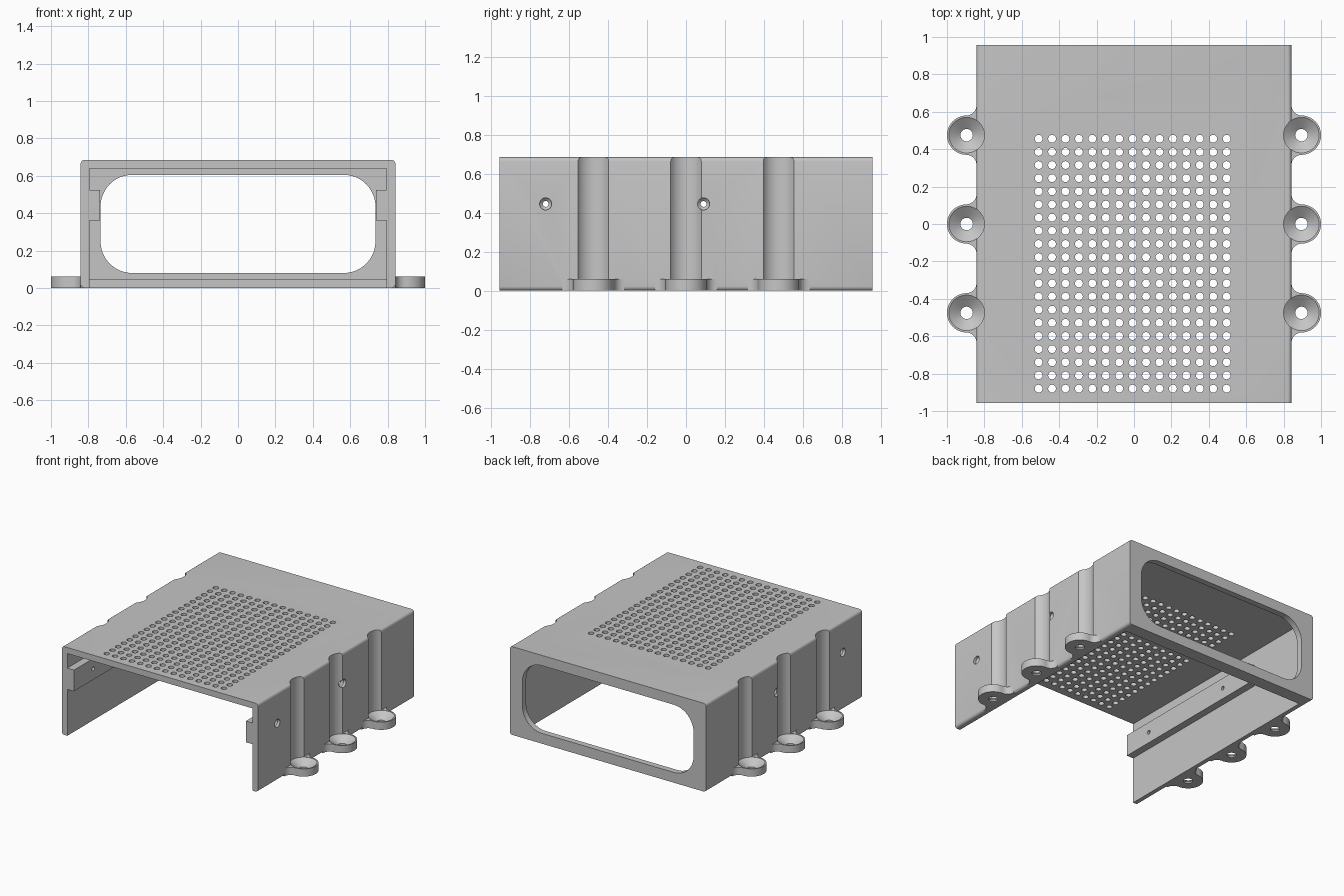
import bpy, bmesh, math
from mathutils import Matrix, Vector

cube = bpy.data.objects.get("Cube")
if cube:
    bpy.data.objects.remove(cube, do_unlink=True)

gray = bpy.data.materials.new("plain_gray")
gray.use_nodes = True
COLOR = (0.56, 0.56, 0.56, 1)
gray.diffuse_color = COLOR
gray.node_tree.nodes["Principled BSDF"].inputs["Base Color"].default_value = COLOR

W, L, H, T = 0.842, 0.957, 0.685, 0.047      # half width, half length, height, wall
EAR_X, EAR_YS = 0.895, (-0.475, 0, 0.475)
SCREW_YS, SCREW_Z = (-0.72, 0.09), 0.445


def make(name, bm):
    bmesh.ops.recalc_face_normals(bm, faces=bm.faces)
    mesh = bpy.data.meshes.new(name)
    bm.to_mesh(mesh)
    bm.free()
    mesh.materials.append(gray)
    ob = bpy.data.objects.new(name, mesh)
    bpy.context.collection.objects.link(ob)
    return ob


def box(bm, x, y, z):
    size = Vector((x[1] - x[0], y[1] - y[0], z[1] - z[0]))
    mid = Vector((x[0] + x[1], y[0] + y[1], z[0] + z[1])) / 2
    m = Matrix.Translation(mid) @ Matrix.Diagonal((*size, 1))
    return bmesh.ops.create_cube(bm, size=1, matrix=m)["verts"]


def round_box(bm, x, y, z, radius, segments):
    """Box whose four edges along y are rounded."""
    verts = box(bm, x, y, z)
    edges = {e for v in verts for e in v.link_edges
             if abs(e.verts[0].co.y - e.verts[1].co.y) > 0.01}
    bmesh.ops.bevel(bm, geom=list(edges), offset=radius, segments=segments,
                    profile=0.5, affect='EDGES')


def lathe(bm, profile, matrix, n=48):
    """Closed solid turned around z from (radius, height) pairs."""
    rings = [[bm.verts.new(matrix @ Vector((r * math.cos(2 * math.pi * i / n),
                                            r * math.sin(2 * math.pi * i / n), h)))
              for i in range(n)] for r, h in profile]
    for a, b in zip(rings, rings[1:]):
        for i in range(n):
            j = (i + 1) % n
            bm.faces.new((a[i], a[j], b[j], b[i]))
    bm.faces.new(rings[0][::-1])
    bm.faces.new(rings[-1])


def combine(target, tool, operation):
    mod = target.modifiers.new("join", 'BOOLEAN')
    mod.operation, mod.solver, mod.object = operation, 'EXACT', tool
    bpy.ops.object.select_all(action='DESELECT')
    bpy.context.view_layer.objects.active = target
    target.select_set(True)
    bpy.ops.object.modifier_apply(modifier=mod.name)
    bpy.data.objects.remove(tool, do_unlink=True)


def arc(cx, cy, r, a0, a1, n):
    return [(cx + r * math.cos(a0 + (a1 - a0) * i / n),
             cy + r * math.sin(a0 + (a1 - a0) * i / n)) for i in range(n + 1)]


# Outer shell, hollowed from the front and below, with a lip under the back wall
bm = bmesh.new()
round_box(bm, (-W, W), (-L, L), (0, H), 0.022, 4)
shell = make("enclosure", bm)
for ys, zs in (((-2, L - 0.1), (-1, H - T)), ((-0.5, L - T), (T, H - T))):
    bm = bmesh.new()
    box(bm, (T - W, W - T), ys, zs)
    combine(shell, make("hollow", bm), 'DIFFERENCE')

# Rounded opening in the back wall
bm = bmesh.new()
round_box(bm, (-0.735, 0.735), (0.7, 1.2), (0.08, 0.605), 0.17, 12)
combine(shell, make("back_opening", bm), 'DIFFERENCE')

# Inner rails
for side in (-1, 1):
    bm = bmesh.new()
    box(bm, sorted((side * 0.738, side * 0.815)), (-L, 0.37), (0.36, 0.525))
    combine(shell, make("inner_rail", bm), 'UNION')

# Mounting ears with filleted roots
EAR_R, ROOT, FILLET = 0.105, 0.16, 0.055
lean = math.atan2(ROOT, W + FILLET - EAR_X)
outline = arc(EAR_X, 0, EAR_R, 0, lean, 14)
outline += arc(W + FILLET, ROOT, FILLET, lean - math.pi, -math.pi, 8)[1:]
outline.append((W - 0.03, ROOT))
outline += [(x, -y) for x, y in outline[:0:-1]]
for side in (-1, 1):
    for ey in EAR_YS:
        bm = bmesh.new()
        face = bm.faces.new([bm.verts.new((side * x, y + ey, 0)) for x, y in outline])
        top = bmesh.ops.extrude_face_region(bm, geom=[face])["geom"]
        bmesh.ops.translate(bm, vec=(0, 0, 0.06),
                            verts=[v for v in top if isinstance(v, bmesh.types.BMVert)])
        combine(shell, make("mounting_ear", bm), 'UNION')

# Countersunk ear holes with the driver channels above
bm = bmesh.new()
for side in (-1, 1):
    for ey in EAR_YS:
        lathe(bm, [(0.033, -0.1), (0.033, 0.012), (0.095, 0.058), (0.095, 1)],
              Matrix.Translation((side * EAR_X, ey, 0)))
combine(shell, make("ear_holes", bm), 'DIFFERENCE')

# Side screw holes through walls and rails
bm = bmesh.new()
for side in (-1, 1):
    for sy in SCREW_YS:
        turn = Matrix.Rotation(side * math.pi / 2, 4, 'Y')
        lathe(bm, [(0.015, 0.65), (0.015, W - 0.035), (0.031, W - 0.02), (0.031, 1)],
              Matrix.Translation((0, sy, SCREW_Z)) @ turn, 24)
combine(shell, make("screw_holes", bm), 'DIFFERENCE')

# Grid of round vents in the roof
bm = bmesh.new()
for col in range(15):
    for row in range(20):
        spot = Matrix.Translation((-0.51 + col * 0.0718, -0.88 + row * 0.0703, 0))
        lathe(bm, [(0.021, 0.6), (0.021, 0.8)], spot, 16)
combine(shell, make("roof_vents", bm), 'DIFFERENCE')

bpy.ops.object.select_all(action='DESELECT')
shell.select_set(True)
bpy.context.view_layer.objects.active = shell
bpy.ops.object.shade_smooth_by_angle(angle=math.radians(30))
